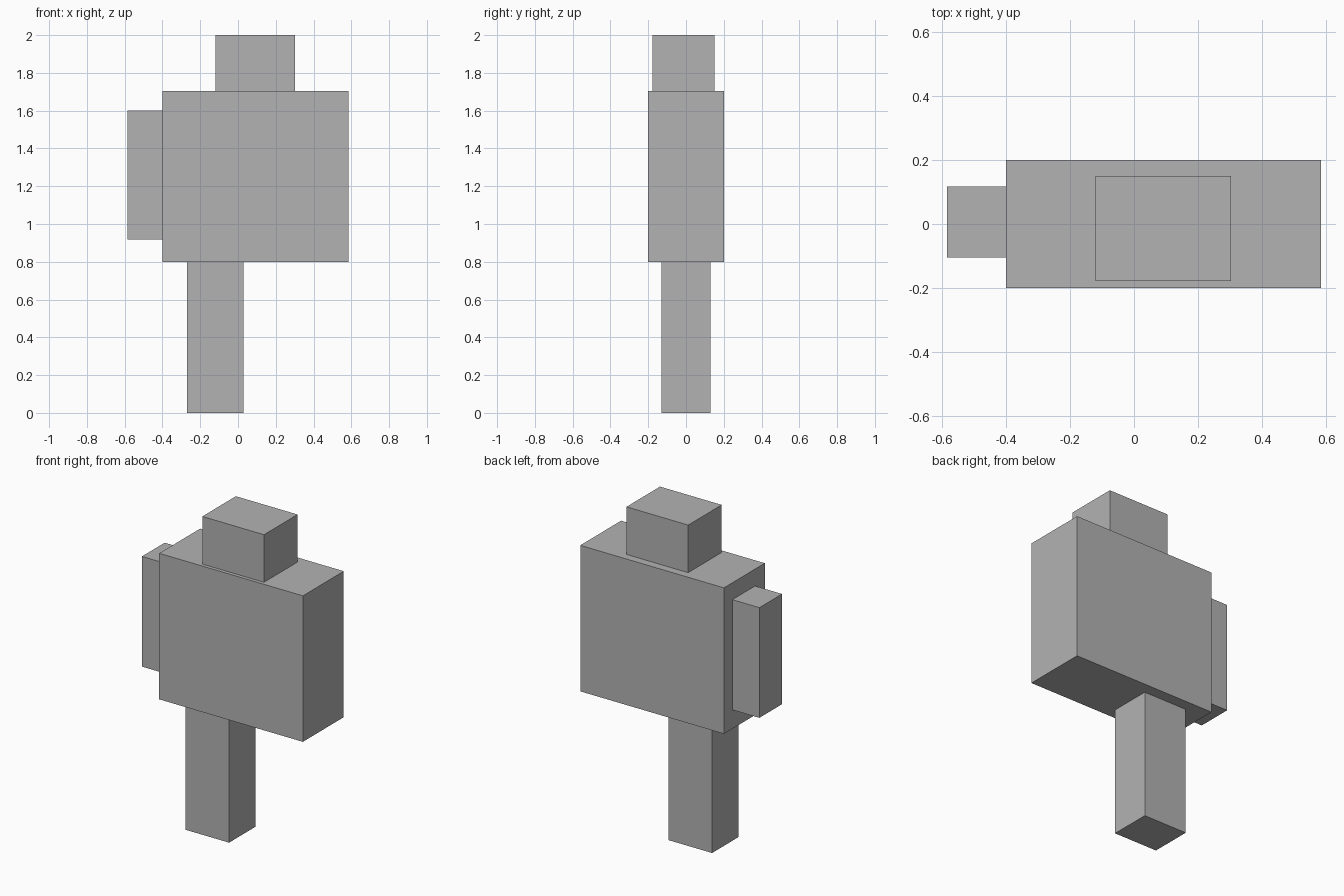
import bpy
from mathutils import Vector

default = bpy.data.objects.get("Cube")
if default:
    bpy.data.objects.remove(default, do_unlink=True)

# Single plain grey
grey = bpy.data.materials.new("plain_grey")
grey.use_nodes = True
colour = (0.45, 0.45, 0.45, 1)
grey.diffuse_color = colour
grey.node_tree.nodes["Principled BSDF"].inputs["Base Color"].default_value = colour


def box(name, low, high):
    """Add a flat-shaded box between two opposite corners."""
    low, high = Vector(low), Vector(high)
    bpy.ops.mesh.primitive_cube_add(size=1, location=(low + high) / 2)
    obj = bpy.context.object
    obj.name = name
    obj.scale = high - low
    bpy.ops.object.transform_apply(location=False, rotation=False, scale=True)
    obj.data.materials.append(grey)
    return obj


# Blocky figure with one leg and one arm
box("leg", (-0.27, -0.13, 0), (0.03, 0.13, 0.8))
box("torso", (-0.4, -0.2, 0.8), (0.585, 0.2, 1.705))
box("right_arm", (-0.585, -0.105, 0.917), (-0.4, 0.117, 1.6))
box("head", (-0.12, -0.178, 1.705), (0.303, 0.15, 2))
